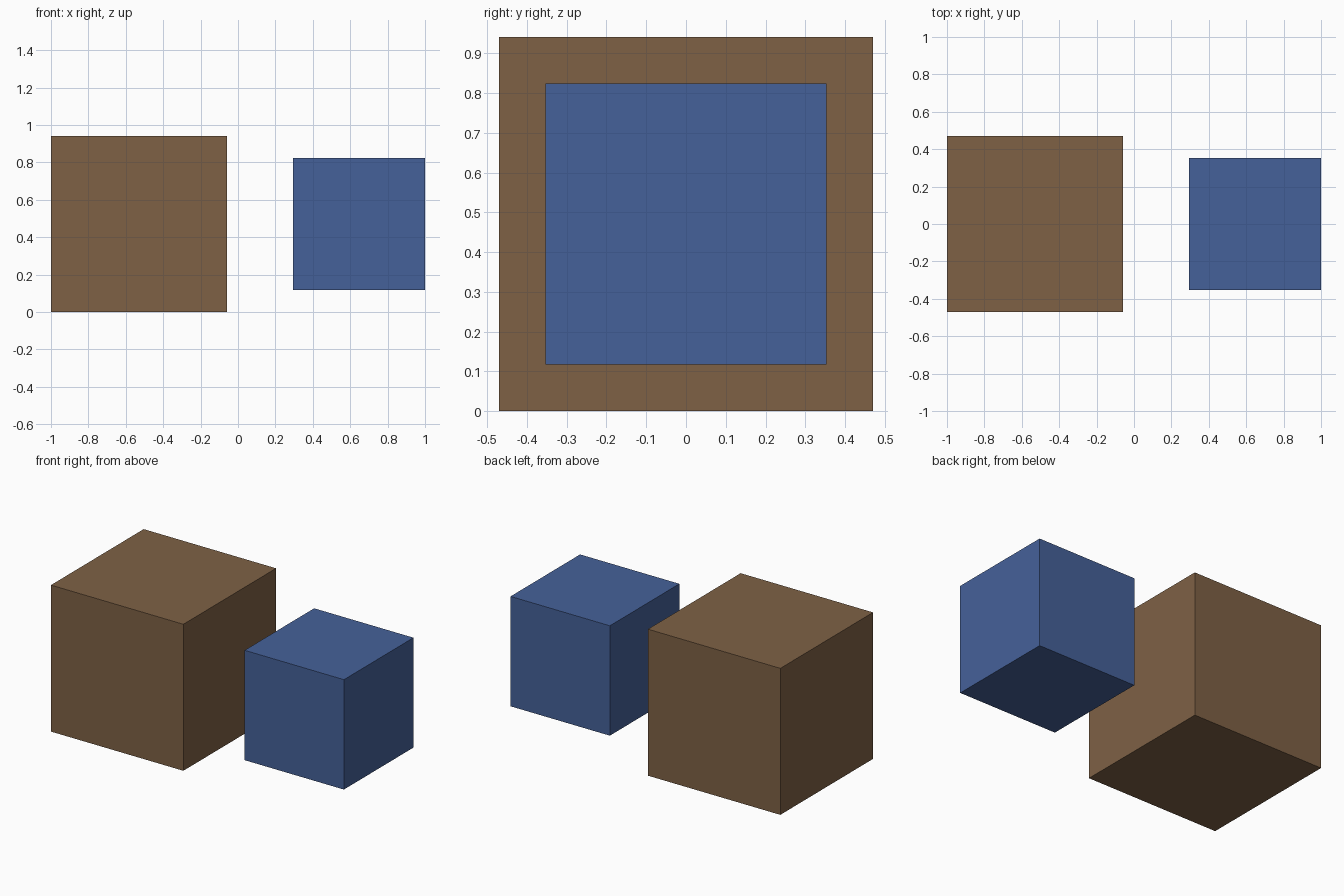
import bpy

if "Cube" in bpy.data.objects:
    bpy.data.objects.remove(bpy.data.objects["Cube"])

UNIT = 2 / 4.25  # half-width of the large cube


def cube(name, x, size, color):
    bpy.ops.mesh.primitive_cube_add(size=size, location=(x, 0, UNIT))
    obj = bpy.context.object
    obj.name = name
    mat = bpy.data.materials.new(name + "_color")
    mat.diffuse_color = color
    mat.use_nodes = True
    mat.node_tree.nodes["Principled BSDF"].inputs["Base Color"].default_value = mat.diffuse_color
    obj.data.materials.append(mat)
    return obj


# Large brown cube resting on the ground
cube("large_brown_cube", -1 + UNIT, 2 * UNIT, (0.21, 0.12, 0.06, 1))

# Smaller blue cube floating at the same centre height
cube("small_blue_cube", 1 - 0.75 * UNIT, 1.5 * UNIT, (0.06, 0.12, 0.32, 1))
